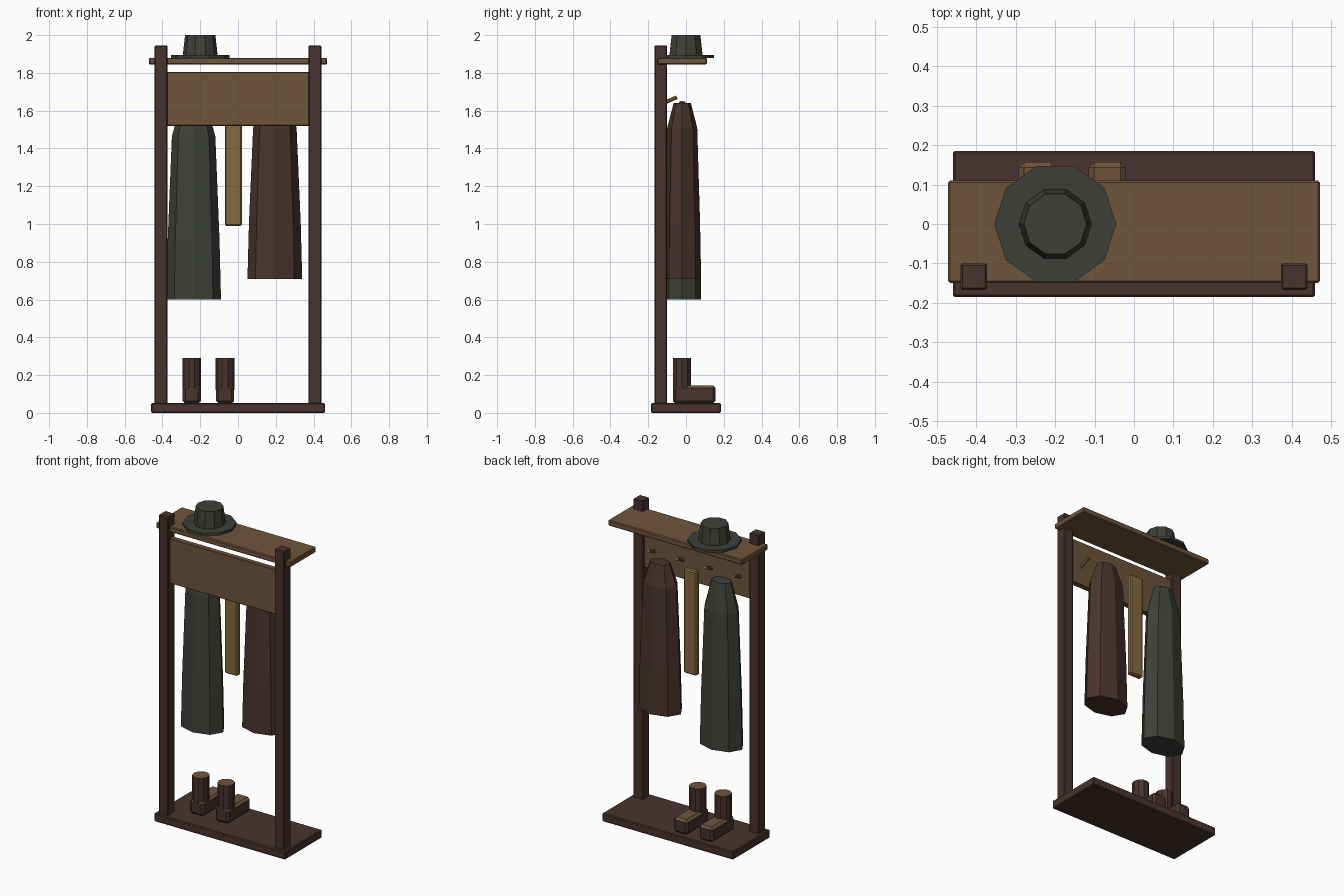
import bpy, bmesh
from math import pi, cos, sin, radians
from mathutils import Matrix, Vector

old = bpy.data.objects.get("Cube")
if old:
    bpy.data.objects.remove(old, do_unlink=True)


def material(name, color):
    m = bpy.data.materials.new(name)
    m.use_nodes = True
    rgba = (*color, 1)
    m.diffuse_color = rgba
    m.node_tree.nodes["Principled BSDF"].inputs["Base Color"].default_value = rgba
    return m


DARK = material("dark brown", (0.065, 0.034, 0.027))
WOOD = material("warm wood", (0.156, 0.089, 0.044))
GREEN = material("grey green", (0.048, 0.052, 0.041))
TAN = material("golden tan", (0.235, 0.147, 0.053))


def finish(name, bm, mats, top_paint=False):
    bmesh.ops.recalc_face_normals(bm, faces=bm.faces)
    if top_paint:
        for f in bm.faces:
            f.material_index = int(f.normal.z > 0.3)
    mesh = bpy.data.meshes.new(name)
    bm.to_mesh(mesh)
    bm.free()
    for m in mats:
        mesh.materials.append(m)
    obj = bpy.data.objects.new(name, mesh)
    bpy.context.collection.objects.link(obj)
    return obj


def box(name, x, y, z, mats, bevel=0.005, top_paint=False):
    """Bevelled box from (min, max) ranges on each axis."""
    bm = bmesh.new()
    size = [r[1] - r[0] for r in (x, y, z)]
    mid = [(r[0] + r[1]) / 2 for r in (x, y, z)]
    bmesh.ops.create_cube(bm, size=1, matrix=Matrix.Translation(mid) @ Matrix.Diagonal((*size, 1)))
    bmesh.ops.bevel(bm, geom=bm.edges[:], offset=bevel, segments=1, affect='EDGES')
    return finish(name, bm, mats, top_paint)


def loft(name, center, rings, sides, mats, squash=1, top_paint=False):
    """Closed solid through (radius, height) rings."""
    bm = bmesh.new()
    loops = []
    for r, z in rings:
        angles = [2 * pi * i / sides for i in range(sides)]
        loops.append([bm.verts.new((center[0] + r * cos(a), center[1] + r * squash * sin(a), z))
                      for a in angles])
    for lo, hi in zip(loops, loops[1:]):
        for i in range(sides):
            j = (i + 1) % sides
            bm.faces.new((lo[i], lo[j], hi[j], hi[i]))
    bm.faces.new(loops[0][::-1])
    bm.faces.new(loops[-1])
    return finish(name, bm, mats, top_paint)


# Frame: base, posts, shelf and peg board
box("base", (-0.46, 0.46), (-0.185, 0.185), (0, 0.052), [DARK])
for side, x in (("left", 0.407), ("right", -0.407)):
    box(side + "_post", (x - 0.034, x + 0.034), (-0.167, -0.1), (0.045, 1.945), [DARK])
box("shelf", (-0.472, 0.472), (-0.15, 0.11), (1.845, 1.88), [WOOD])
box("peg_board", (-0.378, 0.378), (-0.15, -0.115), (1.52, 1.805), [WOOD], 0.003)

# Pegs tilted upward behind the board
direction = Vector((0, cos(radians(24)), sin(radians(24))))
for n, x in enumerate((-0.3, -0.1, 0.1, 0.3)):
    bm = bmesh.new()
    place = Matrix.Translation((x, -0.085, 1.655)) @ direction.to_track_quat('Z', 'Y').to_matrix().to_4x4()
    bmesh.ops.create_cone(bm, cap_ends=True, segments=8, radius1=0.01, radius2=0.01,
                          depth=0.08, matrix=place)
    finish(f"peg_{n + 1}", bm, [TAN])

# Hanging coats and scarf
for name, x, hem, shoulder, mat in (("green_coat", -0.235, 0.6, 1.465, GREEN),
                                    ("brown_coat", 0.195, 0.71, 1.51, DARK)):
    waist = hem + 0.37 * (shoulder - hem)
    loft(name, (x, -0.02), [(0.145, hem), (0.137, waist), (0.115, shoulder), (0.066, 1.64)],
         8, [mat], squash=0.69)
box("scarf", (-0.07, 0.02), (-0.038, -0.002), (0.99, 1.65), [TAN], 0.007)

# Hat on the shelf
loft("hat_brim", (-0.2, 0), [(0.155, 1.88), (0.155, 1.896)], 10, [GREEN])
loft("hat_crown", (-0.2, 0), [(0.093, 1.89), (0.08, 2.0)], 10, [GREEN])

# Boots with lighter upper faces
for side, x in (("left", -0.068), ("right", -0.245)):
    box(side + "_boot_foot", (x - 0.048, x + 0.048), (-0.07, 0.157), (0.05, 0.145),
        [DARK, WOOD], 0.014, True)
    loft(side + "_boot_shaft", (x, -0.022), [(0.05, 0.12), (0.05, 0.29)], 10,
         [DARK, WOOD], top_paint=True)
